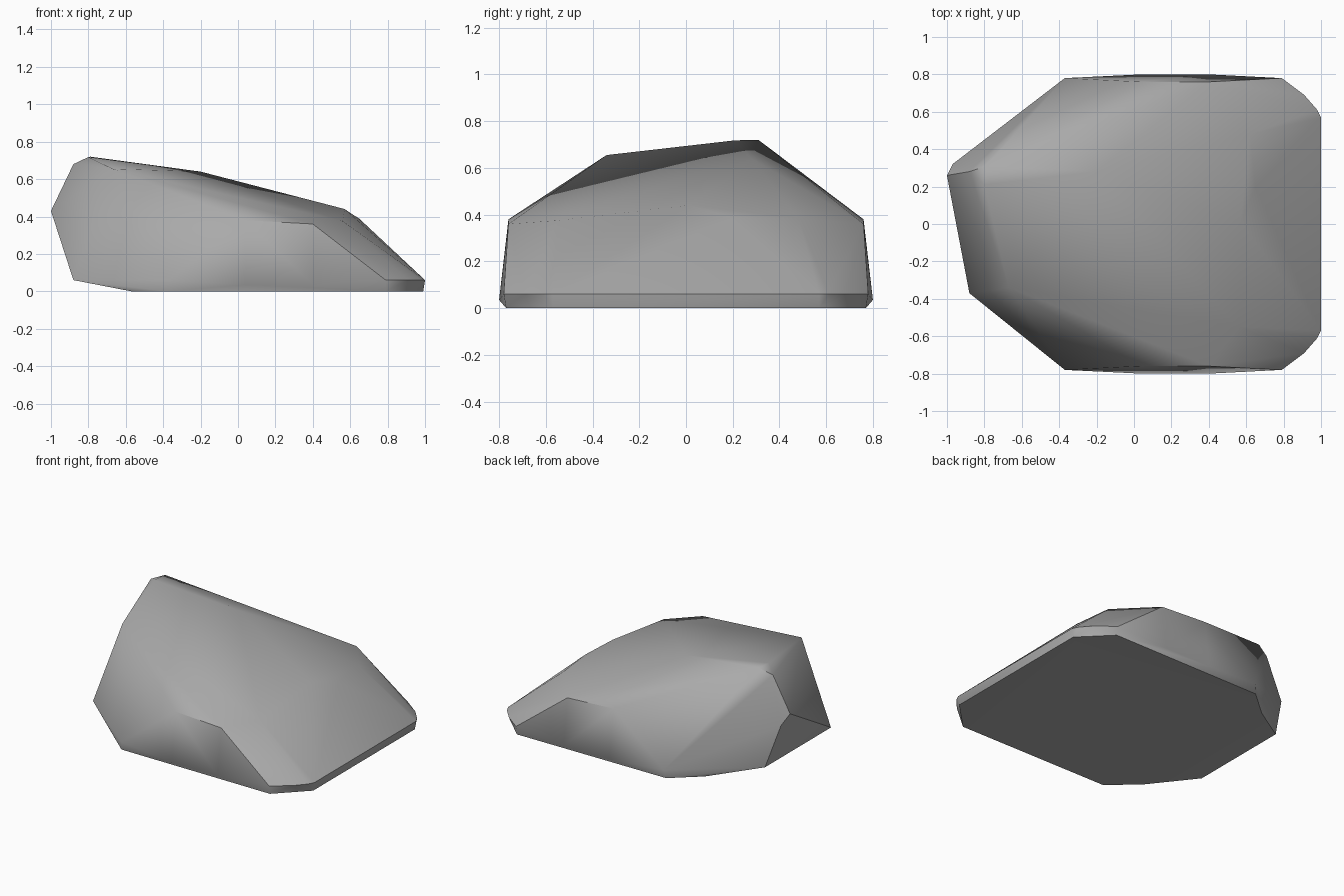
import bpy, bmesh, math

cube = bpy.data.objects.get("Cube")
if cube:
    bpy.data.objects.remove(cube, do_unlink=True)

# Stone colour
stone = bpy.data.materials.new("stone grey")
stone.use_nodes = True
grey = (0.4, 0.4, 0.4, 1)
stone.diffuse_color = grey
stone.node_tree.nodes["Principled BSDF"].inputs["Base Color"].default_value = grey

# Corners that repeat on the front and back
mirrored = [
    (-.57, .60, 0), (-.38, .765, 0), (.79, .77, 0), (.99, .57, 0),   # underside
    (-.88, .37, .06), (-.37, .78, .06), (.79, .78, .06),             # lower rim
    (.91, .69, .06), (.98, .61, .06), (1, .57, .06),                 # rounded nose
    (.04, .80, .035), (.4, .80, .035),                               # side bulge
    (.04, .76, .38), (.4, .76, .36),                                 # shoulders
]
# Corners of the uneven crown
crown = [
    (-1, .26, .43), (-.97, .32, .36), (-.88, .28, .68),
    (-.79, .31, .72), (-.8, .21, .718), (-.67, -.34, .655),
    (-.2, .28, .64), (.57, .01, .44), (.65, .2, .387),
    (.62, .48, .385), (.56, -.55, .375),
]

# Faceted boulder wrapped around the corners
bm = bmesh.new()
for x, y, z in mirrored:
    for side in (-1, 1):
        bm.verts.new((x, side * y, z))
for point in crown:
    bm.verts.new(point)
hull = bmesh.ops.convex_hull(bm, input=bm.verts)
loose = [v for v in bm.verts if not v.link_faces]
bmesh.ops.delete(bm, geom=loose, context="VERTS")
bmesh.ops.dissolve_limit(bm, angle_limit=math.radians(1),
                         verts=bm.verts, edges=bm.edges)
bmesh.ops.recalc_face_normals(bm, faces=bm.faces)

mesh = bpy.data.meshes.new("boulder")
bm.to_mesh(mesh)
bm.free()
mesh.materials.append(stone)
boulder = bpy.data.objects.new("boulder", mesh)
bpy.context.collection.objects.link(boulder)

# Worn edges, with only the hard ridges left sharp
bpy.ops.object.select_all(action="DESELECT")
boulder.select_set(True)
bpy.context.view_layer.objects.active = boulder
bpy.ops.object.shade_smooth_by_angle(angle=math.radians(40))
